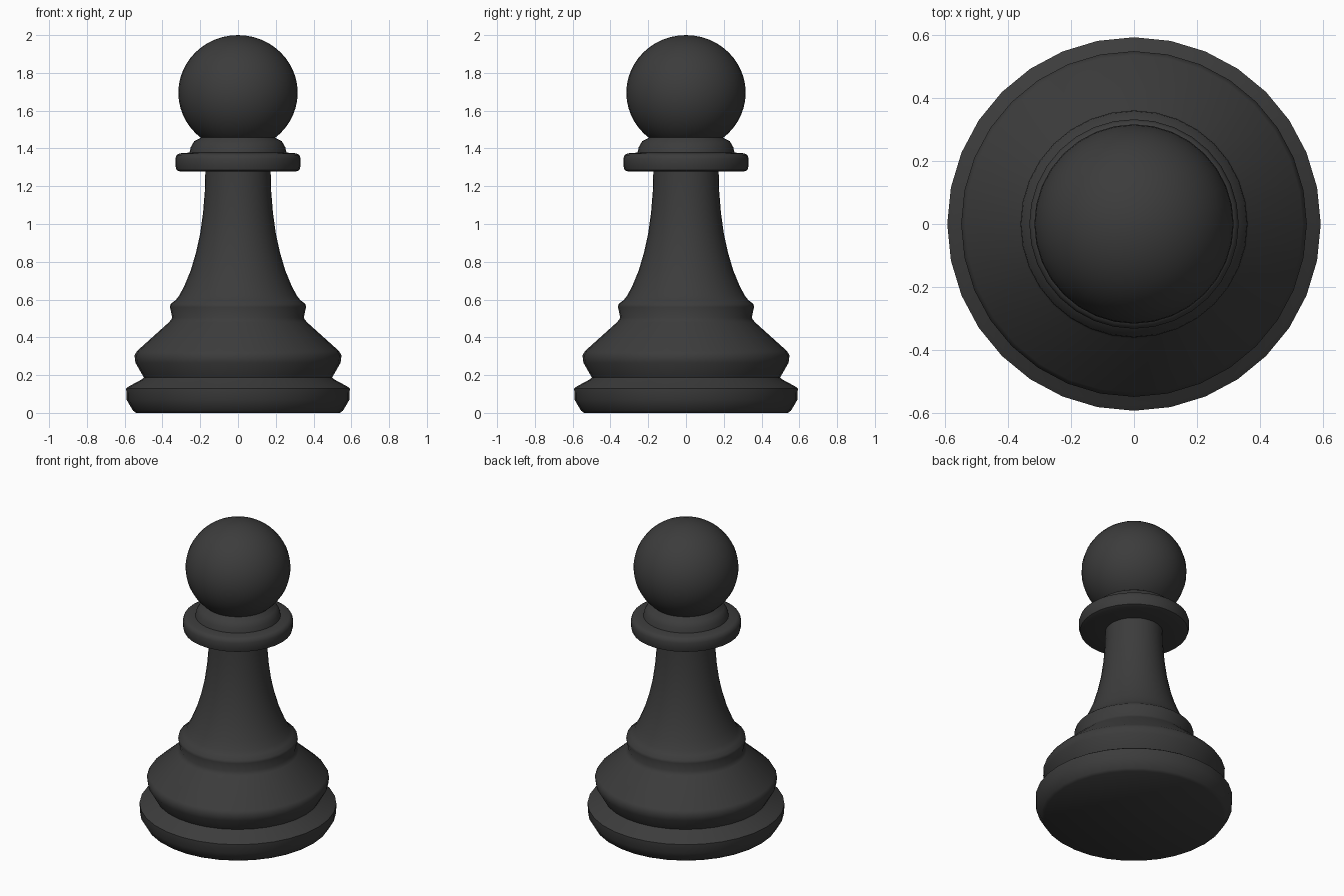
import bpy, bmesh, math

if "Cube" in bpy.data.objects:
    bpy.data.objects.remove(bpy.data.objects["Cube"])

SIDES = 32
black = bpy.data.materials.new("black")
black.diffuse_color = (0.045, 0.045, 0.045, 1)
black.use_nodes = True
black.node_tree.nodes["Principled BSDF"].inputs["Base Color"].default_value = black.diffuse_color


def lathe(name, profile):
    """Turn a (radius, z) profile, bottom to top, into a capped solid."""
    bm = bmesh.new()
    rings = []
    for r, z in profile:
        rings.append([bm.verts.new((r * math.cos(2 * math.pi * i / SIDES),
                                    r * math.sin(2 * math.pi * i / SIDES), z))
                      for i in range(SIDES)])
    for a, b in zip(rings, rings[1:]):
        for i in range(SIDES):
            j = (i + 1) % SIDES
            bm.faces.new((a[i], a[j], b[j], b[i]))
    bm.faces.new(rings[0][::-1])
    bm.faces.new(rings[-1])
    mesh = bpy.data.meshes.new(name)
    bm.to_mesh(mesh)
    bm.free()
    ob = bpy.data.objects.new(name, mesh)
    bpy.context.collection.objects.link(ob)
    return ob


def finish(ob):
    ob.data.materials.append(black)
    bpy.ops.object.select_all(action='DESELECT')
    ob.select_set(True)
    bpy.context.view_layer.objects.active = ob
    bpy.ops.object.shade_smooth_by_angle(angle=math.radians(50))


# Stepped base, tapering stem, collar and neck as one turned body
body = lathe("body", [
    # foot disc
    (0.54, 0.0), (0.556, 0.012), (0.59, 0.07), (0.592, 0.13), (0.575, 0.142),
    # groove and wide shoulder
    (0.51, 0.177), (0.498, 0.187), (0.543, 0.265), (0.548, 0.305), (0.535, 0.327),
    (0.365, 0.48), (0.348, 0.503),
    # ring under the stem
    (0.36, 0.56), (0.357, 0.577), (0.33, 0.597), (0.312, 0.62),
    # stem
    (0.285, 0.67), (0.25, 0.755), (0.222, 0.85), (0.2, 0.95), (0.185, 1.06),
    (0.176, 1.17), (0.173, 1.277),
    # collar
    (0.305, 1.277), (0.325, 1.285), (0.332, 1.31), (0.332, 1.345), (0.325, 1.365),
    (0.308, 1.374), (0.257, 1.378),
    # neck
    (0.25, 1.407), (0.232, 1.438), (0.2, 1.455), (0.195, 1.465), (0.195, 1.5),
])
finish(body)

# Ball head
bpy.ops.mesh.primitive_uv_sphere_add(segments=SIDES, ring_count=24, radius=1,
                                     location=(0, 0, 1.695))
head = bpy.context.object
head.name = "head"
head.scale = (0.316, 0.316, 0.305)
bpy.ops.object.transform_apply(location=False, rotation=False, scale=True)
finish(head)
